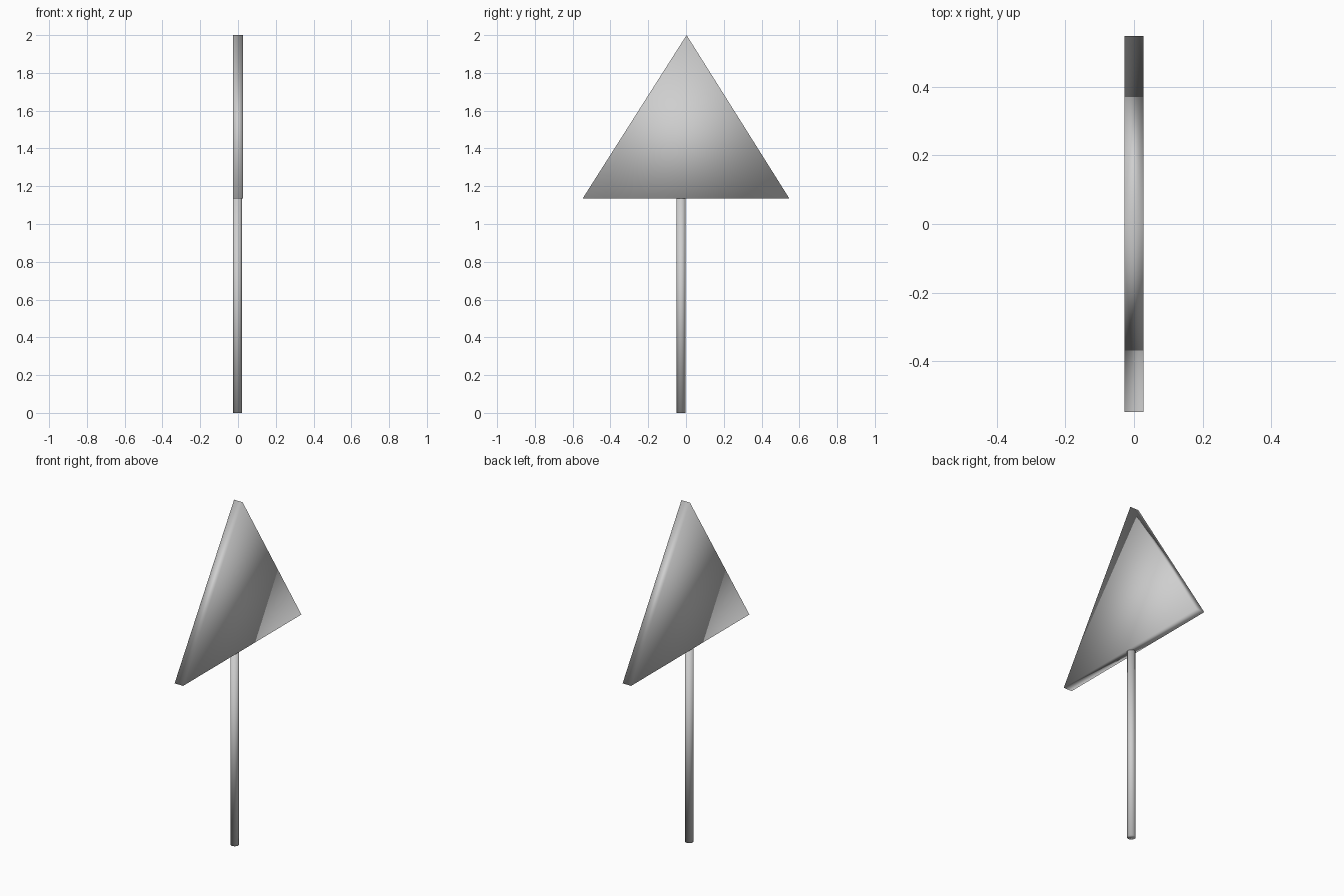
import bpy
import bmesh

cube = bpy.data.objects.get("Cube")
if cube:
    bpy.data.objects.remove(cube, do_unlink=True)

# One plain grey for the whole sign
grey = bpy.data.materials.new("light_grey")
grey.use_nodes = True
colour = (0.62, 0.62, 0.62, 1.0)
grey.diffuse_color = colour
grey.node_tree.nodes["Principled BSDF"].inputs["Base Color"].default_value = colour


def finish(bm, name):
    """Turn a bmesh into a fully smooth-shaded grey object."""
    bmesh.ops.recalc_face_normals(bm, faces=bm.faces)
    for face in bm.faces:
        face.smooth = True
    mesh = bpy.data.meshes.new(name)
    bm.to_mesh(mesh)
    bm.free()
    mesh.materials.append(grey)
    obj = bpy.data.objects.new(name, mesh)
    bpy.context.collection.objects.link(obj)
    return obj


# Triangular sign plate, a profile extruded along x
half_thick = 0.0275
plate_bottom = 1.135
profile = [(-0.547, plate_bottom), (0.547, plate_bottom), (0.003, 2.0)]
bm = bmesh.new()
face = bm.faces.new([bm.verts.new((-half_thick, y, z)) for y, z in profile])
extruded = bmesh.ops.extrude_face_region(bm, geom=[face])
moved = [g for g in extruded["geom"] if isinstance(g, bmesh.types.BMVert)]
bmesh.ops.translate(bm, verts=moved, vec=(2 * half_thick, 0, 0))
finish(bm, "sign_plate")

# Round pole, capped, standing just off the plate's centre line
bm = bmesh.new()
bmesh.ops.create_cone(bm, cap_ends=True, segments=24, radius1=0.0235,
                      radius2=0.0235, depth=plate_bottom)
pole = finish(bm, "pole")
pole.location = (-0.003, -0.026, plate_bottom / 2)
